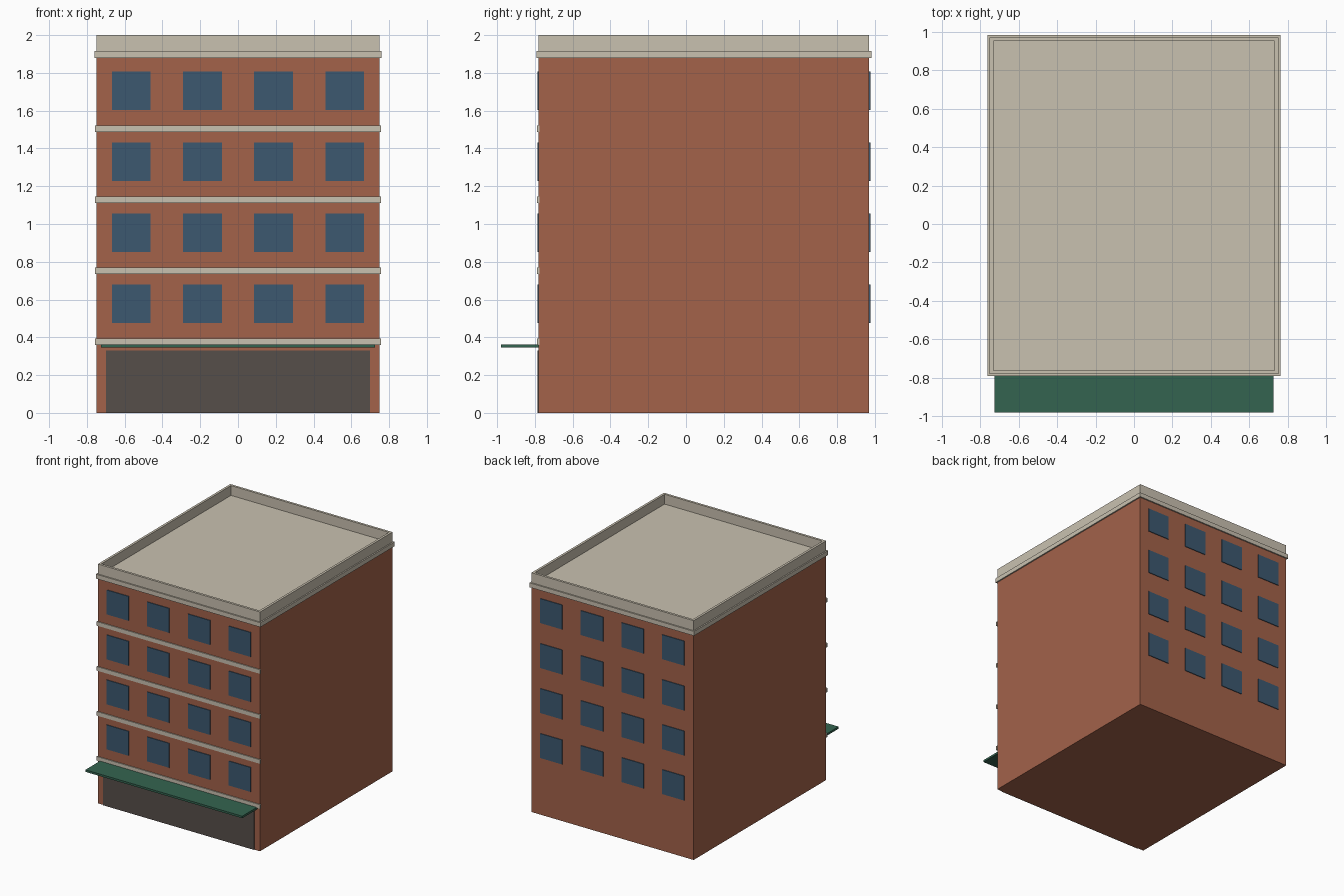
import bpy
import bmesh
from mathutils import Vector

cube = bpy.data.objects.get("Cube")
if cube:
    bpy.data.objects.remove(cube, do_unlink=True)


def material(name, rgb):
    """Make a flat material from 0-255 display values."""
    color = [((c / 255 + 0.055) / 1.055) ** 2.4 for c in rgb] + [1]
    mat = bpy.data.materials.new(name)
    mat.use_nodes = True
    mat.diffuse_color = color
    bsdf = mat.node_tree.nodes["Principled BSDF"]
    bsdf.inputs["Base Color"].default_value = color
    bsdf.inputs["Roughness"].default_value = 0.8
    return mat


brick = material("brick_red", (163, 98, 74))
stone = material("pale_stone", (201, 193, 176))
glass = material("blue_glass", (60, 88, 112))
shop = material("dark_shopfront", (86, 78, 74))
green = material("awning_green", (52, 100, 80))


def box(name, x, y, z, mat, rim=0, sink=0):
    """Box between (min, max) pairs; rim and sink hollow out its top."""
    bm = bmesh.new()
    bmesh.ops.create_cube(bm, size=1)
    for v in bm.verts:
        v.co = Vector([lo + (c + 0.5) * (hi - lo)
                       for c, (lo, hi) in zip(v.co, (x, y, z))])
    if rim:
        bm.normal_update()
        top = max(bm.faces, key=lambda f: f.normal.z)
        bmesh.ops.inset_region(bm, faces=[top], thickness=rim)
        pit = bmesh.ops.extrude_discrete_faces(bm, faces=[top])["faces"][0]
        for v in pit.verts:
            v.co.z -= sink
    mesh = bpy.data.meshes.new(name)
    bm.to_mesh(mesh)
    bm.free()
    mesh.materials.append(mat)
    obj = bpy.data.objects.new(name, mesh)
    bpy.context.collection.objects.link(obj)
    return obj


HALF = 0.75
FRONT, BACK = -0.78, 0.97
STOREY = 0.376
FLOORS = 5
TOP = STOREY * FLOORS
PLATE = 0.006

# Brick block
box("building_body", (-HALF, HALF), (FRONT, BACK), (0, TOP), brick)

# Roof edge: projecting cornice and hollow parapet
box("cornice", (-HALF - 0.011, HALF + 0.011), (FRONT - 0.011, BACK + 0.011),
    (TOP, 1.917), stone)
box("parapet", (-HALF, HALF), (FRONT, BACK), (1.9, 2), stone, 0.028, 0.082)

# Upper storeys: a stone band on the front, windows on front and back
for floor in range(1, FLOORS):
    base = floor * STOREY
    box(f"floor_band_{floor}", (-HALF - 0.007, HALF + 0.007),
        (FRONT - 0.008, FRONT + 0.004), (base - 0.017, base + 0.017), stone)
    for column in range(4):
        x = (column - 1.5) * STOREY
        for side, wall in (("front", FRONT), ("back", BACK)):
            box(f"{side}_window_{floor}_{column + 1}", (x - 0.102, x + 0.102),
                (wall - PLATE, wall + PLATE),
                (base + 0.1, base + 0.304), glass)

# Street level: shopfront panel and flat awning
box("shopfront", (-0.7, 0.7), (FRONT - PLATE, FRONT + PLATE), (0, 0.33), shop)
box("awning", (-0.725, 0.725), (-0.98, FRONT), (0.346, 0.363), green)
